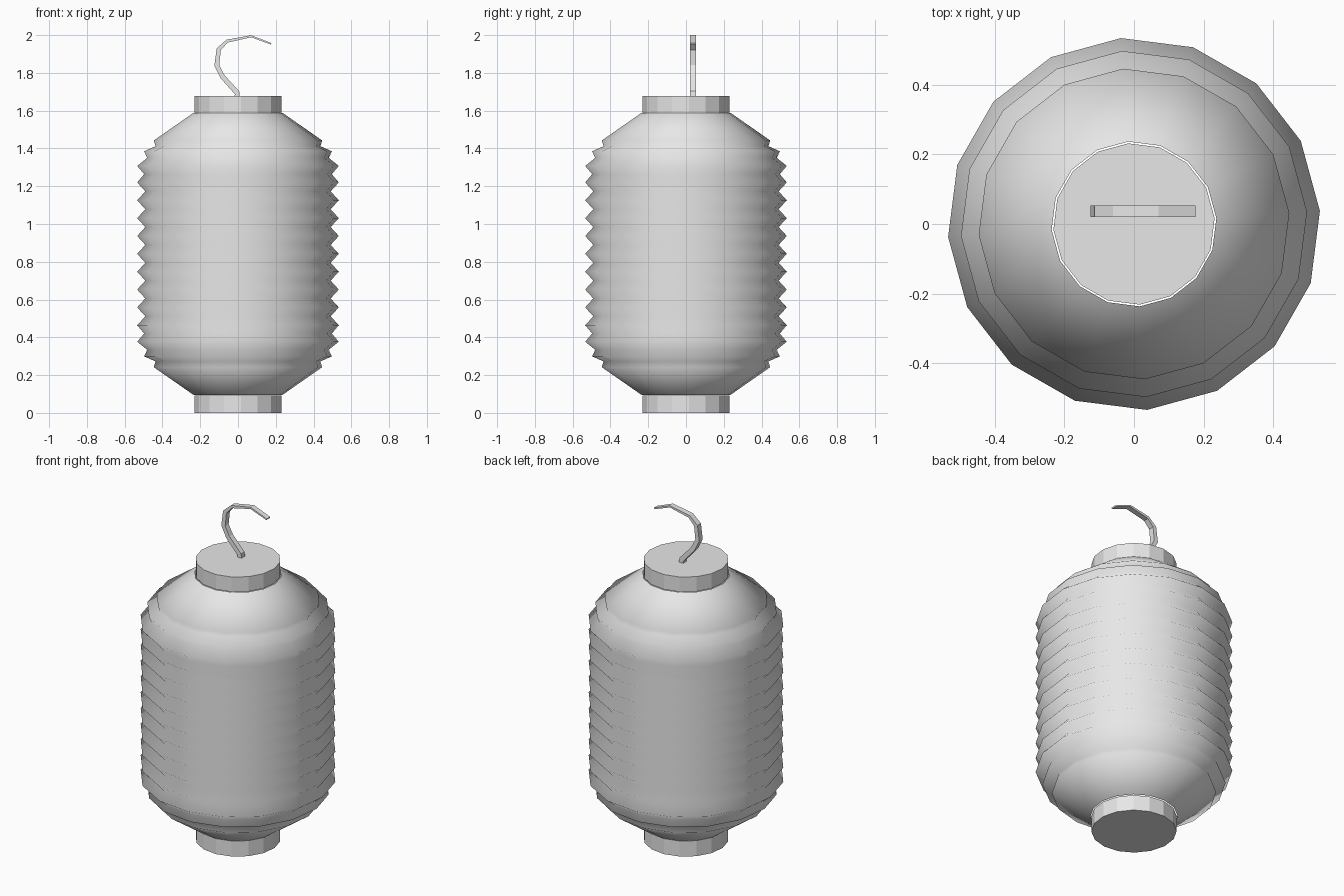
import bpy, bmesh, math
from mathutils import Vector

if "Cube" in bpy.data.objects:
    bpy.data.objects.remove(bpy.data.objects["Cube"])

SIDES, TURN = 16, math.radians(4)
MID = 0.842  # height of the lantern's mirror plane

grey = bpy.data.materials.new("light_grey")
grey.diffuse_color = (0.8, 0.8, 0.8, 1)
grey.use_nodes = True
grey.node_tree.nodes["Principled BSDF"].inputs["Base Color"].default_value = grey.diffuse_color


def finish(name, bm, smooth=False):
    bmesh.ops.recalc_face_normals(bm, faces=bm.faces)
    for f in bm.faces:
        f.smooth = smooth
    mesh = bpy.data.meshes.new(name)
    bm.to_mesh(mesh)
    bm.free()
    mesh.materials.append(grey)
    obj = bpy.data.objects.new(name, mesh)
    bpy.context.collection.objects.link(obj)
    return obj


def lathe(name, profile, capped=False, smooth=False):
    """Turn (radius, height) points around the z axis."""
    bm = bmesh.new()
    rings = []
    for r, z in profile:
        angles = [TURN + math.tau * i / SIDES for i in range(SIDES)]
        rings.append([bm.verts.new((r * math.cos(a), r * math.sin(a), z)) for a in angles])
    for low, high in zip(rings, rings[1:]):
        for i in range(SIDES):
            j = (i + 1) % SIDES
            bm.faces.new((low[i], low[j], high[j], high[i]))
    if capped:
        bm.faces.new(rings[0])
        bm.faces.new(rings[-1])
    return finish(name, bm, smooth)


# Pleated paper body: shoulder rings, nine even pleats, mirrored shoulder
shoulder = [(0.237, 1.588), (0.447, 1.442), (0.437, 1.412), (0.498, 1.385),
            (0.482, 1.35), (0.535, 1.307), (0.498, 1.264)]
pleats = []
for i in range(9):
    z = 1.220 - 0.0945 * i
    pleats.append((0.535, z))
    if i < 8:
        pleats.append((0.492, z - 0.04725))
lower = [(r, 2 * MID - z) for r, z in reversed(shoulder)]
lathe("paper_body", shoulder + pleats + lower, smooth=True)

# Round end caps
lathe("bottom_cap", [(0.232, 0.0), (0.232, 0.093)], capped=True)
lathe("top_cap", [(0.232, 1.588), (0.232, 1.677)], capped=True)

# Curved hanging hook: a flat band that thins towards its tip
path = [(-0.005, 1.67), (-0.005, 1.695), (-0.082, 1.78), (-0.112, 1.84), (-0.102, 1.925),
        (-0.058, 1.968), (0.07, 1.994), (0.175, 1.954)]
widths = [0.03, 0.028, 0.026, 0.026, 0.024, 0.016, 0.011, 0.008]
bm = bmesh.new()
sections = []
for k, ((x, z), w) in enumerate(zip(path, widths)):
    a, b = path[max(k - 1, 0)], path[min(k + 1, len(path) - 1)]
    side = Vector((a[1] - b[1], 0, b[0] - a[0])).normalized() * w / 2
    sections.append([bm.verts.new(Vector((x, y, z)) + side * s)
                     for y, s in ((0.02, -1), (0.02, 1), (0.053, 1), (0.053, -1))])
for p, q in zip(sections, sections[1:]):
    for i in range(4):
        j = (i + 1) % 4
        bm.faces.new((p[i], p[j], q[j], q[i]))
bm.faces.new(sections[0])
bm.faces.new(sections[-1])
finish("hanging_hook", bm)
